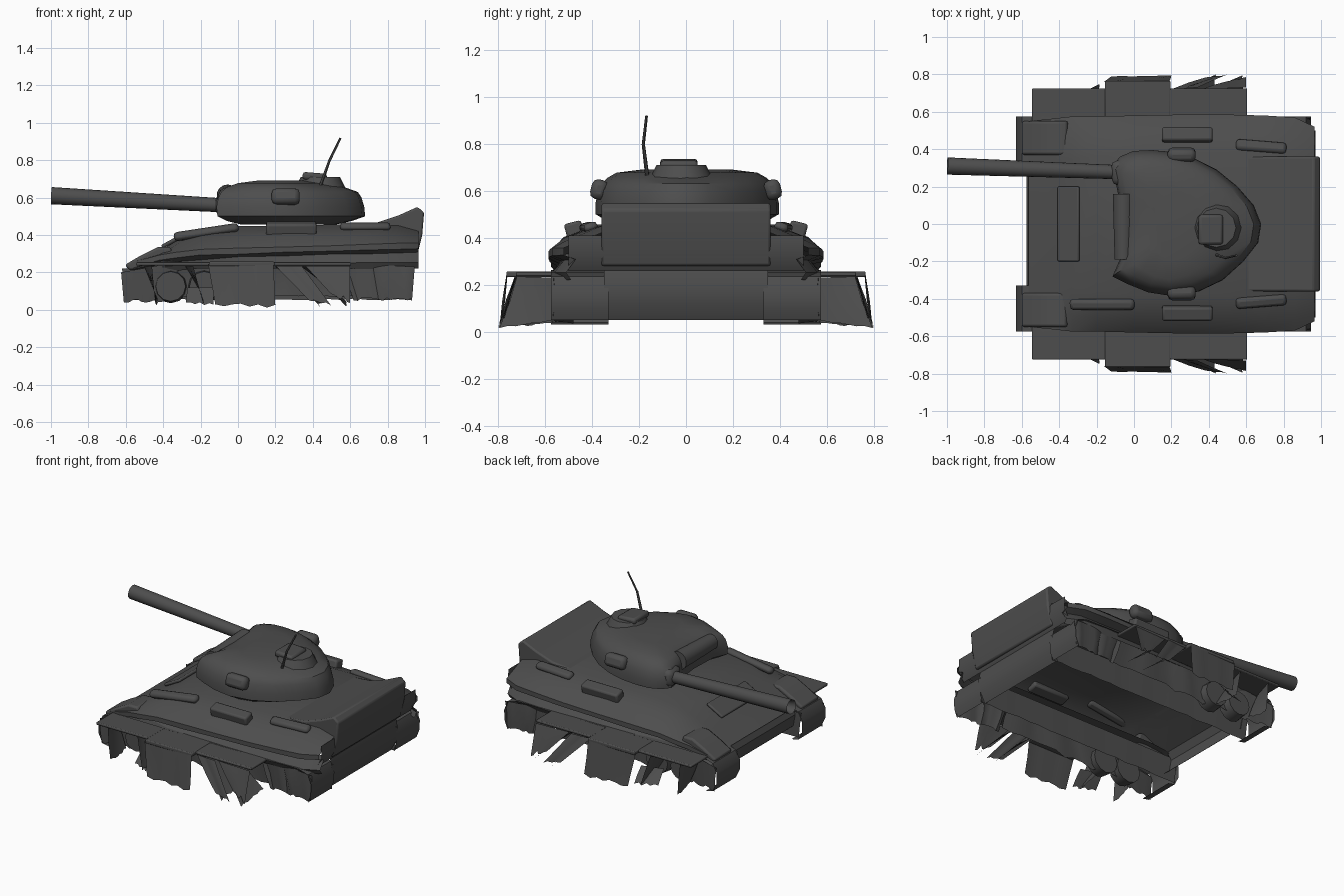
import bpy, bmesh, math, random
from mathutils import Vector, Matrix

if "Cube" in bpy.data.objects:
    bpy.data.objects.remove(bpy.data.objects["Cube"])

random.seed(4)
grey = bpy.data.materials.new("dark_grey")
grey.diffuse_color = (0.075, 0.075, 0.075, 1)
grey.use_nodes = True
grey.node_tree.nodes["Principled BSDF"].inputs["Base Color"].default_value = grey.diffuse_color


def finish(name, bm, mirror=False, bevel=0.0):
    bmesh.ops.remove_doubles(bm, verts=bm.verts, dist=0.0005)
    bmesh.ops.recalc_face_normals(bm, faces=bm.faces)
    me = bpy.data.meshes.new(name)
    bm.to_mesh(me)
    bm.free()
    me.materials.append(grey)
    ob = bpy.data.objects.new(name, me)
    bpy.context.collection.objects.link(ob)
    if mirror:
        m = ob.modifiers.new("mirror", 'MIRROR')
        m.use_axis = (False, True, False)
    if bevel:
        b = ob.modifiers.new("bevel", 'BEVEL')
        b.width, b.segments = bevel, 2
    return ob


def loft(name, rings, closed=False, caps=(True, True), mirror=False, bevel=0.0):
    bm = bmesh.new()
    vs = [[bm.verts.new(p) for p in r] for r in rings]
    n = len(rings[0])
    for a, b in zip(vs, vs[1:]):
        for i in range(n if closed else n - 1):
            j = (i + 1) % n
            bm.faces.new((a[i], a[j], b[j], b[i]))
    if caps[0]:
        bm.faces.new(vs[0])
    if caps[1]:
        bm.faces.new(vs[-1])
    return finish(name, bm, mirror, bevel)


def extrude(name, prof, y0, y1, closed=False, mirror=False, bevel=0.0):
    return loft(name, [[(x, y, z) for x, z in prof] for y in (y0, y1)],
                closed, (closed, closed), mirror, bevel)


def box(name, c, size, rot=(0, 0, 0), bevel=0.012, mirror=False):
    bm = bmesh.new()
    bmesh.ops.create_cube(bm, size=1)
    bm.transform(Matrix.Diagonal((*size, 1)))
    for ang, ax in zip(rot, 'XYZ'):
        bm.transform(Matrix.Rotation(ang, 4, ax))
    bm.transform(Matrix.Translation(c))
    return finish(name, bm, mirror, bevel)


def tube(name, p, q, r1, r2, sides=14, mirror=False, bore=False):
    p, q = Vector(p), Vector(q)
    bm = bmesh.new()
    bmesh.ops.create_cone(bm, cap_ends=True, segments=sides, radius1=r1, radius2=r2, depth=(q - p).length)
    if bore:
        end = max(bm.faces, key=lambda f: f.calc_center_median().z)
        bmesh.ops.inset_region(bm, faces=[end], thickness=r2 * 0.35)
        bmesh.ops.translate(bm, verts=end.verts, vec=(0, 0, -0.06))
    bm.transform(Matrix.Translation((p + q) / 2) @ (q - p).to_track_quat('Z', 'Y').to_matrix().to_4x4())
    return finish(name, bm, mirror)


def sheet(name, tl, tr, bl, br, n=8, jag=0.02, bump=0.006):
    """Dented thin sheet with a torn lower edge, mirrored to both sides."""
    tl, tr, bl, br = map(Vector, (tl, tr, bl, br))
    rings = []
    for i in range(n + 1):
        a, b = tl.lerp(tr, i / n), bl.lerp(br, i / n)
        b = b.lerp(a, random.random() * jag / max((a - b).length, 0.01))
        mid = a.lerp(b, 0.5) + Vector((0, random.uniform(-bump, bump), 0))
        rings.append([a, mid, b])
    return loft(name, rings, caps=(False, False), mirror=True)


# upper hull: x, deck z, deck y, shoulder z, shoulder y, lip z, lip y
stations = [
    (-0.565, .245, .33, .24, .45, .225, .55), (-0.42, .315, .34, .305, .46, .265, .565),
    (-0.33, .37, .35, .345, .49, .275, .575), (-0.2, .42, .36, .38, .50, .29, .575),
    (0.0, .448, .38, .395, .51, .30, .58), (0.25, .45, .38, .40, .52, .305, .585),
    (0.5, .455, .38, .40, .52, .315, .585), (0.7, .45, .38, .40, .52, .32, .58),
    (0.86, .45, .36, .39, .51, .325, .57), (0.965, .42, .36, .37, .48, .33, .52)]
rings = []
for x, zt, yd, zs, ys, zl, yl in stations:
    zf = min(.25, zl - .035)
    half = [(yd, zt), (ys, zs), (yl, zl + .03), (yl, zl), (yl - .05, zl - .02), (yl - .01, zf), (yl - .03, zf - .03)]
    half = [(y, z + random.uniform(-.004, .004)) for y, z in half]
    rings.append([(x, -y, z) for y, z in half[::-1]] + [(x, y, z) for y, z in half])
hull = loft("upper_hull", rings, caps=(False, False))
extrude("hull_rear_wall", [(.965, .41), (.97, .33), (.93, .26)], -.5, .5)

# raised rear plate
extrude("rear_bustle", [(.58, .45), (.74, .465), (.86, .505), (.96, .55), (.995, .52), (.985, .4), (.955, .28), (.9, .28)],
        -.36, .36, True, bevel=.01)
# front mudguard humps
extrude("front_mudguard", [(-.605, .24), (-.52, .29), (-.43, .335), (-.36, .335), (-.34, .26), (-.58, .21)],
        .37, .55, True, True, .012)

# track housings and lower plates, open underneath
extrude("track_housing", [(-.55, .03), (-.6, .04), (-.63, .1), (-.63, .17), (-.6, .225), (-.53, .25), (-.42, .262),
                          (.85, .255), (.92, .235), (.945, .17), (.94, .1), (.92, .05)], .33, .575, mirror=True)
extrude("lower_rear_plate", [(.955, .3), (.925, .265), (.94, .2), (.935, .12), (.9, .05)], -.35, .35)
extrude("lower_front_plate", [(-.55, .25), (-.575, .2), (-.56, .12), (-.5, .07)], -.34, .34)
sheet("track_inner_wall", (-.62, .335, .22), (.94, .335, .22), (-.6, .335, .05), (.93, .335, .05), 20, .01, .004)
sheet("front_track_side", (-.625, .57, .2), (-.3, .55, .26), (-.61, .57, .035), (-.4, .54, .04), 9)
sheet("rear_track_side", (.55, .54, .25), (.945, .565, .23), (.62, .54, .045), (.93, .565, .045), 14, .02, .012)
sheet("middle_track_side", (-.3, .53, .25), (.55, .53, .25), (-.4, .52, .04), (.62, .52, .04), 14, .04, .015)
for i, x in enumerate((-.36, -.18)):
    tube(f"road_wheel_{i+1}", (x, .48, .125), (x, .565, .125), .09, .08, 12, True)

# side fenders and torn skirts
box("fender", (.03, .625, .245), (1.15, .2, .018), bevel=.006, mirror=True)
box("middle_fender", (.02, .665, .245), (.35, .2, .024), bevel=.006, mirror=True)
sheet("middle_skirt", (-.16, .76, .245), (.19, .765, .245), (-.12, .79, .02), (.2, .795, .01), 7)
sheet("low_skirt", (-.27, .62, .12), (-.13, .66, .12), (-.28, .7, .03), (-.13, .74, .02), 6)
for i, (x0, x1, ya, yb) in enumerate([(-.5, -.42, .57, .72), (-.28, -.16, .57, .75),
                                      (.2, .46, .57, .8), (.34, .6, .56, .795)]):
    sheet(f"torn_flap_{i+1}", (x0, ya, .23), (x0 + .04, .72, .235), (x1, ya, .03), (x1 - .02, yb, .015), 7, .03)
sheet("rear_skirt", (.2, .72, .235), (.34, .73, .235), (.4, .79, .03), (.5, .8, .02), 6, .03)
sheet("rear_skirt_end", (.36, .72, .235), (.6, .73, .235), (.52, .77, .06), (.6, .79, .02), 6, .05)

# turret: plan outline as (fraction of length, y), rings as (z, x front, x back, width)
plan = [(0, .31), (.05, .36), (.14, .39), (.26, .395), (.4, .385), (.55, .35), (.7, .29), (.84, .2), (.95, .1), (1, 0),
        (.98, -.1), (.88, -.2), (.74, -.3), (.58, -.36), (.4, -.385), (.24, -.365), (.1, -.32), (0, -.28),
        (.05, -.19), (.06, 0), (.04, .15)]
levels = [(.455, .02, .52, .8), (.475, -.06, .61, .89), (.5, -.11, .68, 1), (.55, -.115, .675, 1), (.6, -.105, .66, .97),
          (.63, -.09, .64, .93), (.655, -.06, .57, .87), (.677, .0, .47, .77), (.69, .1, .38, .5)]
loft("turret", [[(a + (b - a) * t, y * s, z) for t, y in plan] for z, a, b, s in levels], True, (False, True))
box("turret_ear", (.255, .37, .605), (.15, .07, .085), (.25, 0, 0), .025, True)
tube("mantlet_roll", (-.055, -.19, .605), (-.055, .16, .61), .05, .06)
box("mantlet_collar", (-.05, .275, .56), (.14, .13, .11), (0, 0, .04), .03)
tube("gun_barrel", (-.02, .275, .555), (-.998, .31, .61), .037, .046, 16, bore=True)

# roof hatch and antenna
tube("hatch_base", (.44, -.02, .62), (.44, -.02, .71), .15, .105, 12)
box("hatch_lid", (.41, -.03, .712), (.13, .16, .04), (0, .08, 0), .014)
tube("antenna_lower", (.44, -.165, .66), (.49, -.182, .8), .009, .007, 6)
tube("antenna_upper", (.488, -.182, .795), (.548, -.168, .918), .007, .006, 6)

# hull fittings
box("side_stowage", (.285, .475, .43), (.27, .075, .075), (-.25, 0, 0), .012, True)
box("rear_stowage", (.68, .415, .445), (.27, .06, .04), (-.3, 0, -.08), .018, True)
box("long_stowage", (-.17, -.43, .415), (.35, .06, .045), (.25, -.15, 0), .02)
box("front_hatch", (-.35, 0, .368), (.13, .4, .02), (0, -.5, 0), .008)

# smooth shading with sharp edges kept
bpy.ops.object.select_all(action='SELECT')
bpy.context.view_layer.objects.active = bpy.data.objects["turret"]
bpy.ops.object.shade_smooth_by_angle(angle=math.radians(35))
